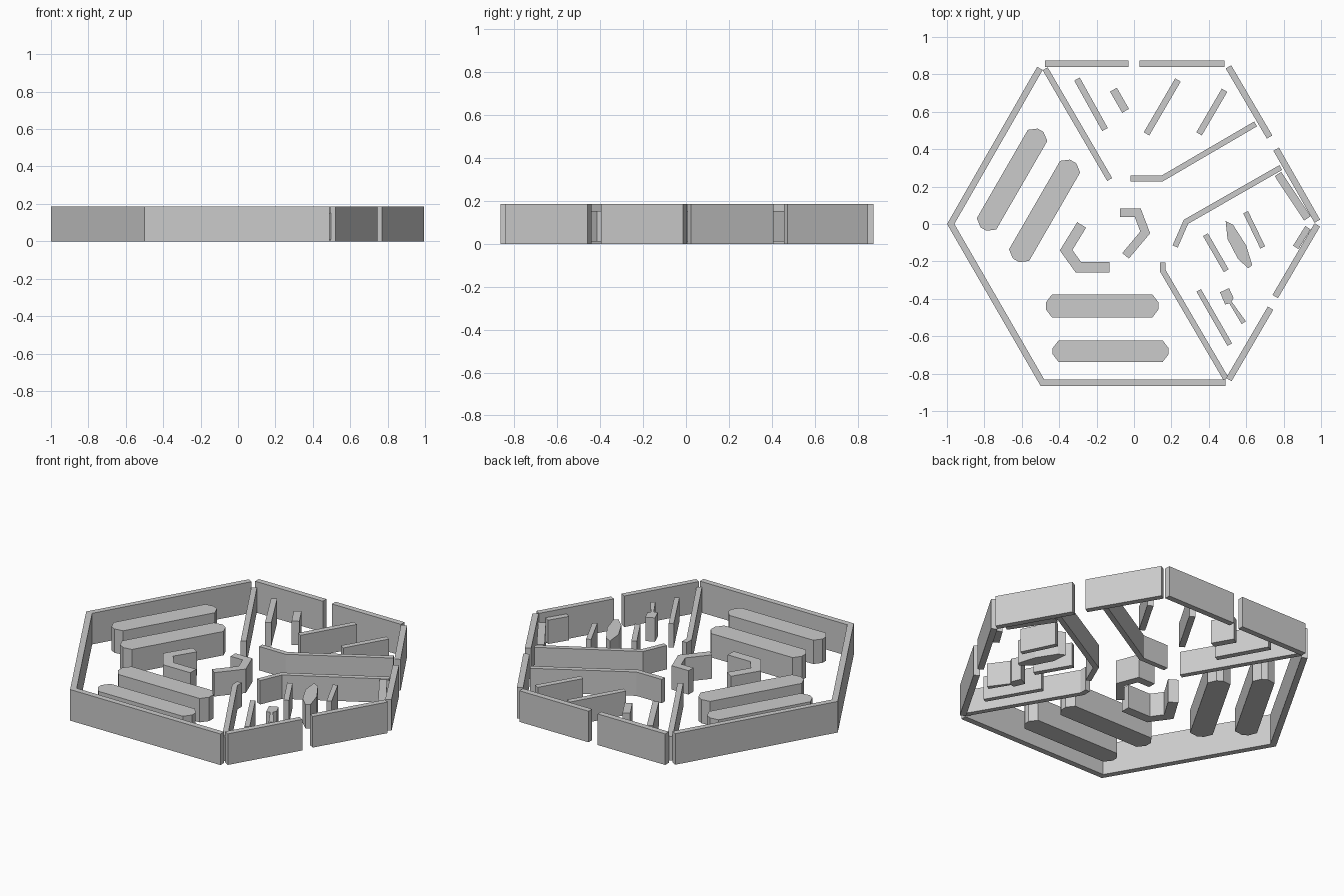
import bpy, bmesh, math
from mathutils import Vector

if "Cube" in bpy.data.objects:
    bpy.data.objects.remove(bpy.data.objects["Cube"])

WALL_TOP = 0.185
LOW, HIGH = 0.01, 0.152


def prism(name, pts, z0=LOW, z1=HIGH):
    """Extrude a flat outline upwards."""
    bm = bmesh.new()
    face = bm.faces.new([bm.verts.new((x, y, z0)) for x, y in pts])
    top = bmesh.ops.extrude_face_region(bm, geom=[face])["geom"]
    bmesh.ops.translate(bm, vec=(0, 0, z1 - z0),
                        verts=[g for g in top if isinstance(g, bmesh.types.BMVert)])
    bmesh.ops.recalc_face_normals(bm, faces=bm.faces)
    me = bpy.data.meshes.new(name)
    bm.to_mesh(me)
    bm.free()
    ob = bpy.data.objects.new(name, me)
    bpy.context.collection.objects.link(ob)
    return ob


def strip(name, path, width, z0=LOW, z1=HIGH):
    """Wall of constant thickness along a centre line with mitred bends."""
    p = [Vector(q) for q in path]
    left, right = [], []
    for i, q in enumerate(p):
        dirs = []
        if i > 0:
            dirs.append((q - p[i - 1]).normalized())
        if i < len(p) - 1:
            dirs.append((p[i + 1] - q).normalized())
        norms = [Vector((-d.y, d.x)) for d in dirs]
        m = sum(norms, Vector((0, 0))).normalized()
        off = m * (width / 2 / m.dot(norms[0]))
        left.append(q + off)
        right.append(q - off)
    return prism(name, left + right[::-1], z0, z1)


def bench(name, cx, cy, length, width, angle):
    """Long block with cut corners."""
    a, b, c, d = length / 2, width / 2, 0.032, 0.042
    pts = [(a - c, b), (a, b - d), (a, d - b), (a - c, -b),
           (c - a, -b), (-a, d - b), (-a, b - d), (c - a, b)]
    s, k = math.sin(math.radians(angle)), math.cos(math.radians(angle))
    return prism(name, [(cx + x * k - y * s, cy + x * s + y * k) for x, y in pts])


# Outer hexagon walls: one closed run of three sides, three sides with doorways
outer = {
    "back_wall_left": [(-0.475, 0.857), (-0.03, 0.857)],
    "back_wall_right": [(0.03, 0.857), (0.485, 0.857)],
    "closed_outer_wall": [(-0.503, 0.832), (-0.98, 0), (-0.49, -0.848), (0.49, -0.848)],
    "front_right_wall_near": [(0.507, -0.832), (0.73, -0.45)],
    "front_right_wall_far": [(0.755, -0.388), (0.98, -0.005)],
    "back_right_wall_near": [(0.98, 0.015), (0.76, 0.4)],
    "back_right_wall_far": [(0.725, 0.465), (0.505, 0.84)],
}
for name, path in outer.items():
    strip(name, path, 0.034, 0, WALL_TOP)

# Inner partitions
strip("back_left_partition", [(-0.475, 0.83), (-0.13, 0.238)], 0.031)
strip("corridor_wall_back", [(-0.02, 0.243), (0.15, 0.243), (0.65, 0.535)], 0.03)
strip("corridor_wall_front", [(0.22, -0.12), (0.278, 0.012), (0.785, 0.302)], 0.03)
strip("front_partition", [(0.154, -0.205), (0.154, -0.25), (0.492, -0.828)], 0.03)

# Room dividers
dividers = [
    ((-0.305, 0.775), (-0.155, 0.505), 0.034), ((-0.11, 0.718), (-0.045, 0.605), 0.042),
    ((0.235, 0.77), (0.067, 0.482), 0.034), ((0.484, 0.715), (0.348, 0.482), 0.034),
    ((0.382, -0.057), (0.493, -0.25), 0.03), ((0.597, 0.063), (0.688, -0.125), 0.028),
    ((0.346, -0.355), (0.512, -0.645), 0.028),
]
for i, (a, b, w) in enumerate(dividers):
    strip(f"divider_{i + 1}", [a, b], w)

# Furniture along the right-hand walls
strip("wall_counter", [(0.77, 0.267), (0.927, 0.03)], 0.042)
strip("corner_cabinet", [(0.93, -0.02), (0.865, -0.125)], 0.034)
prism("narrow_table", [(0.49, 0.015), (0.53, -0.005), (0.6, -0.115), (0.632, -0.22),
                       (0.61, -0.237), (0.555, -0.185), (0.5, -0.08)])
prism("stepped_divider", [(0.46, -0.365), (0.508, -0.343), (0.532, -0.395), (0.522, -0.415),
                          (0.598, -0.52), (0.576, -0.535), (0.51, -0.425), (0.487, -0.43)])

# Bent screens around the centre
strip("centre_screen_right", [(-0.075, 0.06), (0.02, 0.06), (0.06, -0.045), (-0.045, -0.17)], 0.046)
strip("centre_screen_left", [(-0.28, -0.005), (-0.363, -0.14), (-0.297, -0.232), (-0.132, -0.232)], 0.056)

# Long benches facing the two closed sides
bench("front_bench_inner", -0.17, -0.438, 0.6, 0.124, 0)
bench("front_bench_outer", -0.125, -0.68, 0.62, 0.116, 0)
bench("left_bench_outer", -0.652, 0.237, 0.61, 0.12, 60)
bench("left_bench_inner", -0.478, 0.07, 0.61, 0.124, 60)
